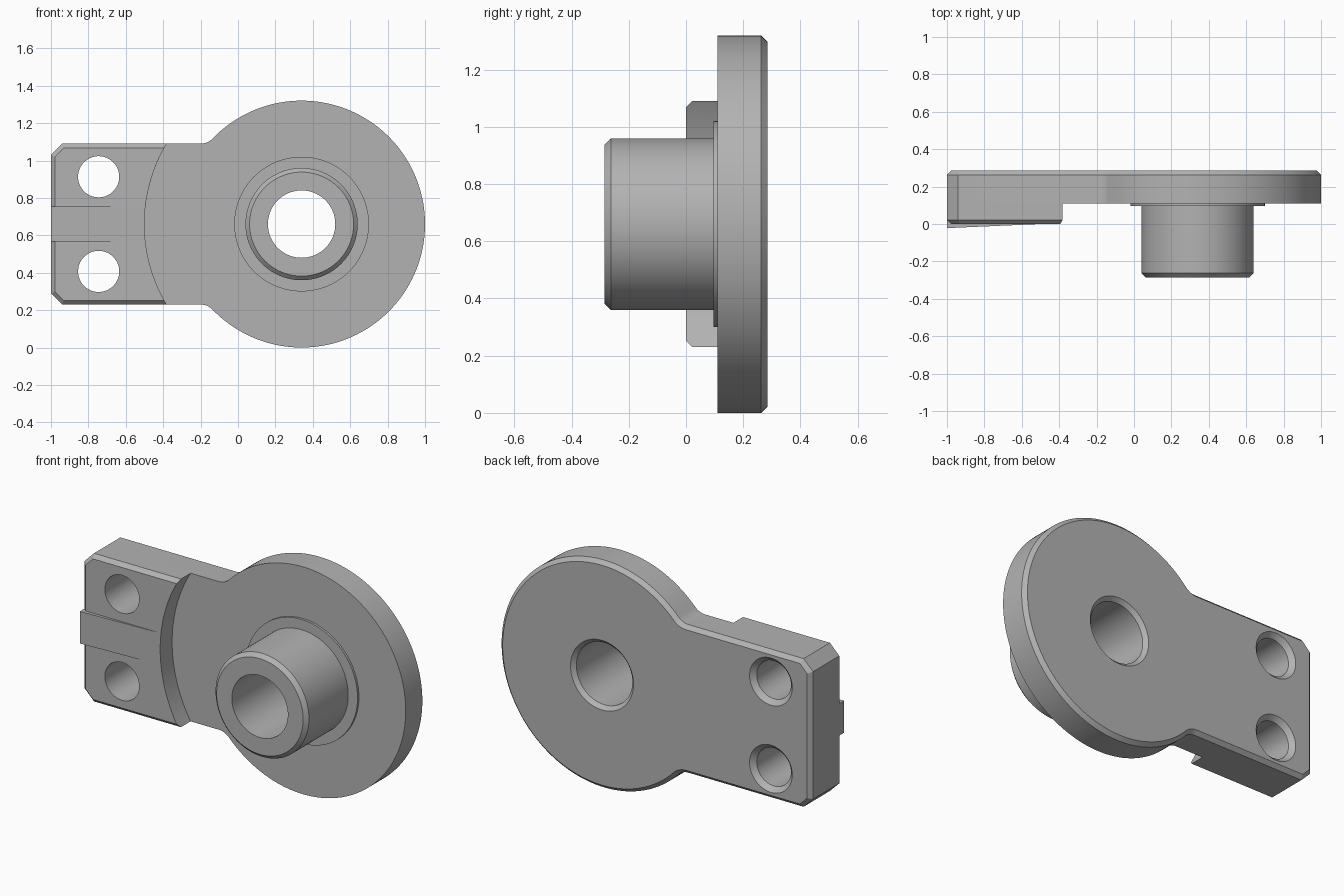
import bpy
import bmesh
from math import sin, cos, pi, sqrt, atan2, radians

old = bpy.data.objects.get("Cube")
if old:
    bpy.data.objects.remove(old, do_unlink=True)

# Main dimensions
CX, CZ = 0.34, 0.66           # disc and boss axis
R_DISC, ARM, CUT = 0.66, 0.43, 0.06
CH = 0.022                    # edge chamfer
BACK, STEP, FRONT, TIP = 0.285, 0.11, 0.0, -0.285
R_PAD, R_BORE, R_BOLT = 0.84, 0.18, 0.11
BOLT_X, BOLT_DZ = -0.745, 0.253

steel = bpy.data.materials.new("grey steel")
steel.use_nodes = True
GREY = (0.45, 0.45, 0.45, 1)
steel.diffuse_color = GREY
steel.node_tree.nodes["Principled BSDF"].inputs["Base Color"].default_value = GREY


def loft(name, rings, closed=False):
    """Skin equal-length rings; cap both ends, or join last ring to first."""
    bm = bmesh.new()
    rows = [[bm.verts.new(p) for p in ring] for ring in rings]
    pairs = list(zip(rows, rows[1:]))
    if closed:
        pairs.append((rows[-1], rows[0]))
    else:
        bm.faces.new(rows[0])
        bm.faces.new(rows[-1])
    for a, b in pairs:
        for i in range(len(a)):
            j = (i + 1) % len(a)
            bm.faces.new((a[i], a[j], b[j], b[i]))
    bmesh.ops.recalc_face_normals(bm, faces=bm.faces)
    mesh = bpy.data.meshes.new(name)
    bm.to_mesh(mesh)
    bm.free()
    ob = bpy.data.objects.new(name, mesh)
    mesh.materials.append(steel)
    bpy.context.collection.objects.link(ob)
    return ob


def circle(x, z, r, y, n=96):
    return [(x + r * cos(2 * pi * i / n), y, z + r * sin(2 * pi * i / n)) for i in range(n)]


def lathe(name, x, z, profile, closed=False):
    return loft(name, [circle(x, z, r, y) for r, y in profile], closed)


def arc(x, z, r, a0, a1, n):
    return [(x + r * cos(a0 + (a1 - a0) * i / n), z + r * sin(a0 + (a1 - a0) * i / n))
            for i in range(n + 1)]


def mirrored(half, y):
    """Close an upper half outline by mirroring it about the centre line."""
    pts = half + [(x, -z) for x, z in reversed(half) if abs(z) > 1e-5]
    # the point on the axis at the start stays single
    return [(x, y, CZ + z) for x, z in pts]


def corner(d):
    """Clipped arm corner, inset by d."""
    k = (sqrt(2) - 1) * d
    return [(-1 + CUT + k, ARM - d), (-1 + d, ARM - CUT - k)]


def plate_ring(d, y):
    dx = 0.54
    f = (dx**2 + ARM**2 - R_DISC**2) / (2 * (R_DISC - ARM))   # neck fillet radius
    a = atan2(ARM + f, -dx)
    half = arc(CX, 0, R_DISC - d, 0, a, 56)
    half += arc(CX - dx, ARM + f, f + d, a - pi, -pi / 2, 8)[1:]
    return mirrored(half + corner(d), y)


def pad_ring(d, y):
    a = pi - math_asin((ARM - d) / R_PAD)
    return mirrored(arc(CX, 0, R_PAD, pi, a, 20) + corner(d), y)


def math_asin(s):
    return atan2(s, sqrt(1 - s * s))


# Disc with arm, and the raised mounting pad
plate = loft("flange_plate", [plate_ring(0, STEP), plate_ring(0, BACK - CH),
                              plate_ring(CH, BACK)])
pad = loft("mounting_pad", [pad_ring(CH, FRONT), pad_ring(0, FRONT + CH),
                            pad_ring(0, STEP)])

# Shallow tapered key across the pad
key = loft("tapered_key", [[(-1, -0.022, z), (-0.5, 0, z), (-0.5, 0.05, z), (-1, 0.05, z)]
                           for z in (CZ - 0.093, CZ + 0.093)])

# Hollow boss and the thin shoulder at its root
boss = lathe("hollow_boss", CX, CZ, [
    (R_BORE, TIP), (0.3 - CH, TIP), (0.3, TIP + CH), (0.3, STEP), (R_BORE, STEP)], True)
shoulder = lathe("boss_shoulder", CX, CZ, [
    (0.3, 0.097), (0.36, 0.097), (0.36, STEP), (0.3, STEP)], True)


# Countersunk holes
def drill(x, z, r, sink, targets):
    over = 0.05
    tool = lathe("hole_cutter", x, z, [(r, -0.2), (r, BACK - sink), (r + sink + over, BACK + over)])
    tool.hide_render = True
    for ob in targets:
        mod = ob.modifiers.new("hole", "BOOLEAN")
        mod.operation, mod.solver, mod.object = "DIFFERENCE", "EXACT", tool
        bpy.context.view_layer.objects.active = ob
        bpy.ops.object.modifier_apply(modifier=mod.name)
    bpy.data.objects.remove(tool, do_unlink=True)


drill(CX, CZ, R_BORE, CH, [plate])
for side in (-1, 1):
    drill(BOLT_X, CZ + side * BOLT_DZ, R_BOLT, 0.027, [plate, pad])

# Smooth round walls, crisp chamfers
bpy.ops.object.select_all(action="DESELECT")
for ob in (plate, pad, key, boss, shoulder):
    ob.select_set(True)
bpy.context.view_layer.objects.active = plate
bpy.ops.object.shade_smooth_by_angle(angle=radians(25))
